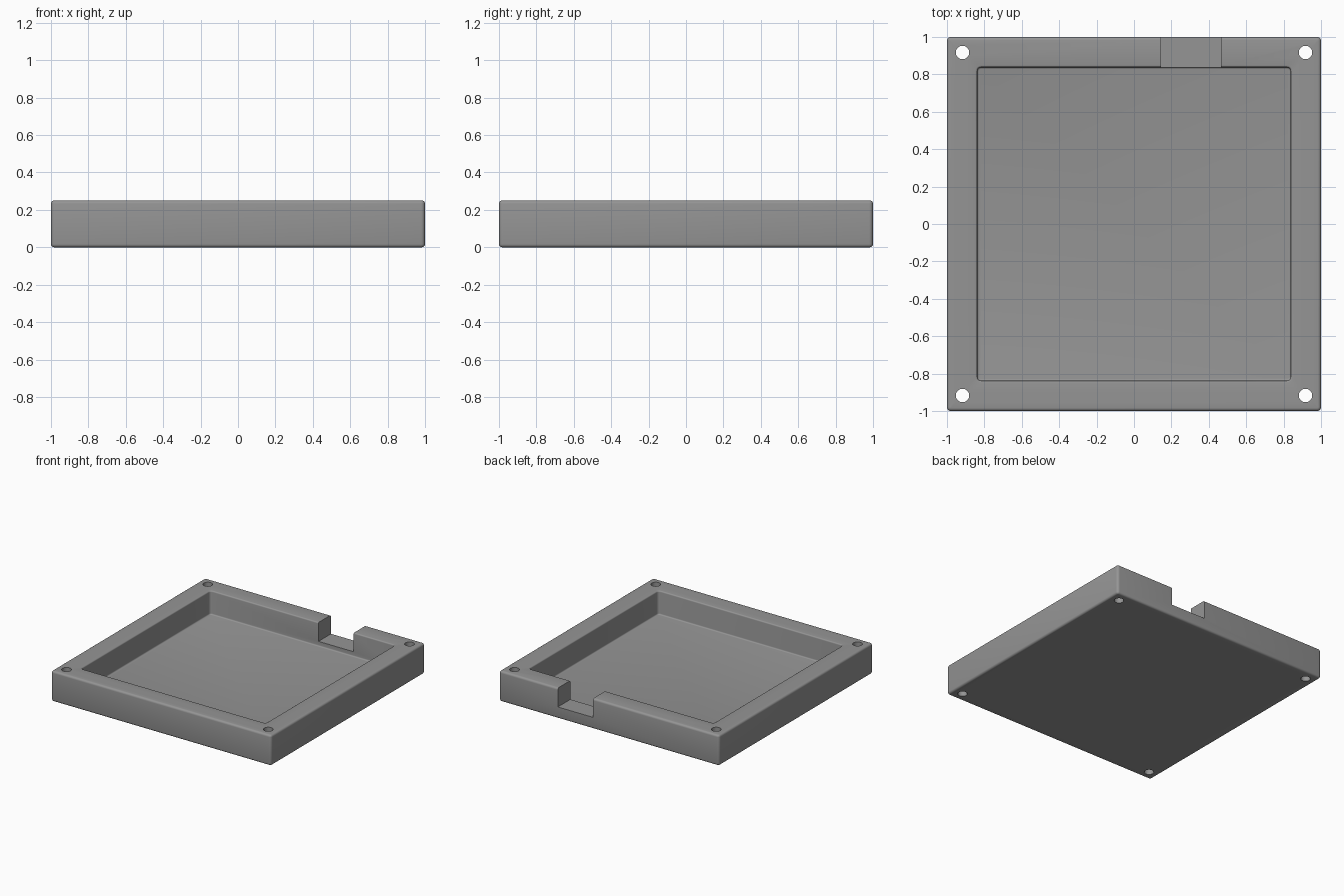
import bpy, bmesh, math

if "Cube" in bpy.data.objects:
    bpy.data.objects.remove(bpy.data.objects["Cube"])

H = 0.25          # overall height
FLOOR = 0.056     # cavity floor level
NOTCH = 0.095     # notch floor level
WALL = 0.838      # half width of the cavity
F_OUT, F_IN = 0.017, 0.010   # edge rounding, outside and in the cavity
STEPS = 4

grey = bpy.data.materials.new("grey plastic")
grey.diffuse_color = (0.3, 0.3, 0.3, 1)
grey.use_nodes = True
grey.node_tree.nodes["Principled BSDF"].inputs["Base Color"].default_value = grey.diffuse_color


def rounded_square(half, radius):
    """Points of a square with rounded corners, counter-clockwise."""
    pts = []
    for corner in range(4):
        mid = math.pi / 4 + corner * math.pi / 2
        c = half - radius
        cx, cy = math.copysign(c, math.cos(mid)), math.copysign(c, math.sin(mid))
        for i in range(STEPS + 1):
            a = corner * math.pi / 2 + i * math.pi / 2 / STEPS
            pts.append((cx + radius * math.cos(a), cy + radius * math.sin(a)))
    return pts


def arc(half, z, r, start, end, corner):
    """Rings (half width, corner radius, height) along a rounded edge."""
    rings = []
    for i in range(STEPS + 1):
        a = math.radians(start + (end - start) * i / STEPS)
        offset = r * math.cos(a)
        rings.append((half + offset, corner + offset, z + r * math.sin(a)))
    return rings


# Tray section: outer bottom edge, outer top edge, cavity rim, cavity floor edge
rings = arc(1 - F_OUT, F_OUT, F_OUT, -90, 0, 0.004)
rings += arc(1 - F_OUT, H - F_OUT, F_OUT, 0, 90, 0.004)
rings += arc(WALL + F_IN, H - F_IN, F_IN, 90, 180, 0.03)
rings += arc(WALL - F_IN, FLOOR + F_IN, F_IN, 0, -90, 0.01)

bm = bmesh.new()
loops = [[bm.verts.new((x, y, z)) for x, y in rounded_square(h, r)]
         for h, r, z in rings]
n = len(loops[0])
for a, b in zip(loops, loops[1:]):
    for i in range(n):
        j = (i + 1) % n
        bm.faces.new((a[i], a[j], b[j], b[i]))
bm.faces.new(loops[0][::-1])    # underside
bm.faces.new(loops[-1])         # cavity floor
bmesh.ops.recalc_face_normals(bm, faces=bm.faces)
mesh = bpy.data.meshes.new("tray")
bm.to_mesh(mesh)
bm.free()
tray = bpy.data.objects.new("tray", mesh)
bpy.context.collection.objects.link(tray)
mesh.materials.append(grey)

# Cutters: cable notch in the back wall and four corner screw holes
cutters = []
bpy.ops.mesh.primitive_cube_add(size=1, location=(0.305, 0.95, NOTCH + 0.2))
notch = bpy.context.object
notch.name = "notch_cutter"
notch.scale = (0.32, 0.4, 0.4)
cutters.append(notch)
for sx in (-1, 1):
    for sy in (-1, 1):
        bpy.ops.mesh.primitive_cylinder_add(vertices=32, radius=0.036, depth=1,
                                            location=(sx * 0.917, sy * 0.917, 0.1))
        hole = bpy.context.object
        hole.name = "screw_hole_cutter"
        cutters.append(hole)

bpy.context.view_layer.update()
bpy.ops.object.select_all(action='DESELECT')
bpy.context.view_layer.objects.active = tray
tray.select_set(True)
for cutter in cutters:
    cutter.hide_render = True
    mod = tray.modifiers.new("cut", 'BOOLEAN')
    mod.operation = 'DIFFERENCE'
    mod.solver = 'EXACT'
    mod.object = cutter
    bpy.ops.object.modifier_apply(modifier=mod.name)
for cutter in cutters:
    bpy.data.objects.remove(cutter)

# Only the tray colour remains
for poly in tray.data.polygons:
    poly.material_index = 0
while len(tray.data.materials) > 1:
    tray.data.materials.pop(index=len(tray.data.materials) - 1)
bpy.ops.object.shade_smooth_by_angle(angle=math.radians(30))
